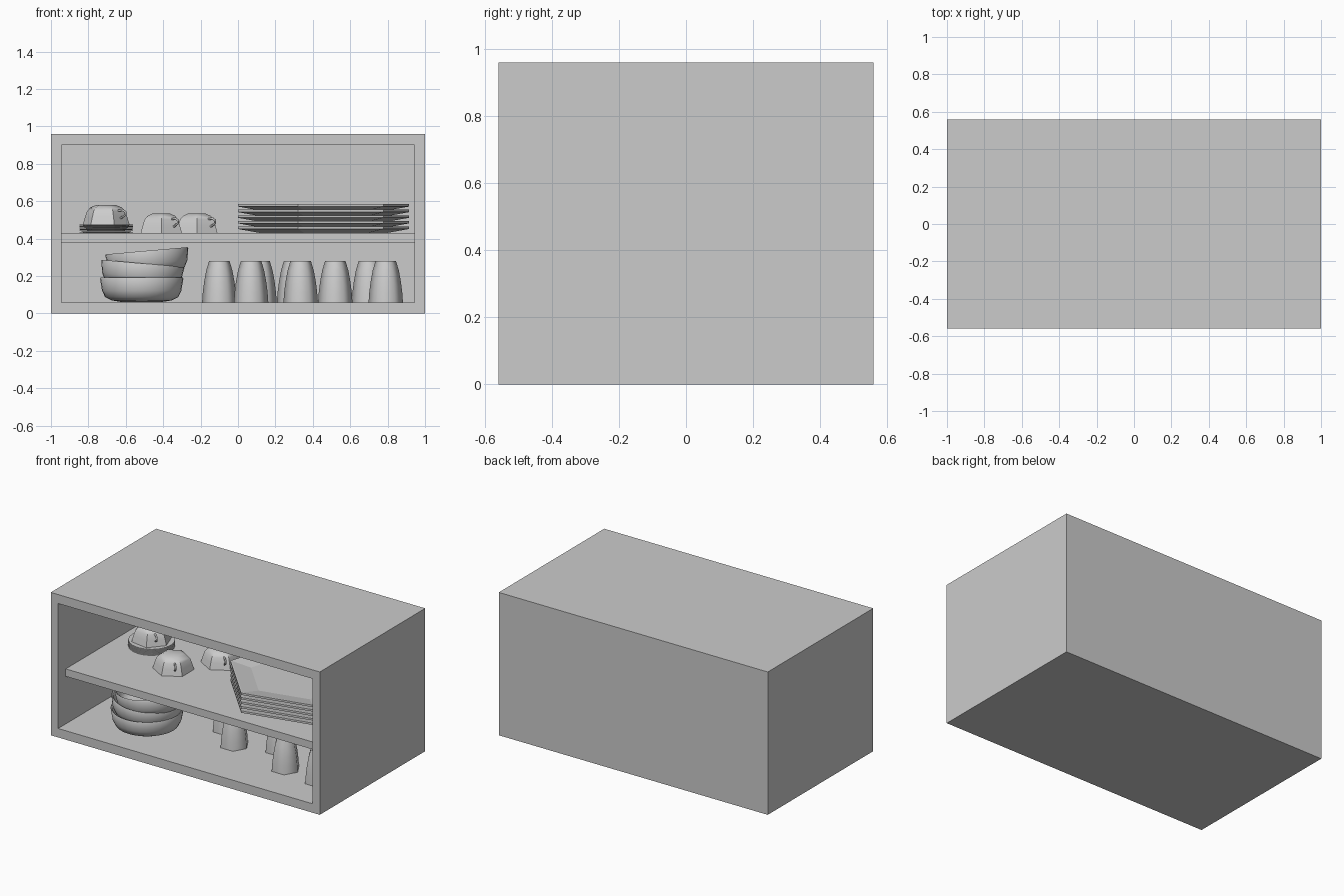
import bpy, bmesh, math
from math import cos, sin, radians
from mathutils import Vector

if "Cube" in bpy.data.objects:
    bpy.data.objects.remove(bpy.data.objects["Cube"])


def add_object(name, bm, loc=(0, 0, 0), rot=(0, 0, 0), smooth=None):
    bmesh.ops.recalc_face_normals(bm, faces=bm.faces)
    mesh = bpy.data.meshes.new(name)
    bm.to_mesh(mesh)
    bm.free()
    ob = bpy.data.objects.new(name, mesh)
    bpy.context.collection.objects.link(ob)
    ob.location, ob.rotation_euler = loc, rot
    if smooth:
        bpy.ops.object.select_all(action='DESELECT')
        ob.select_set(True)
        bpy.context.view_layer.objects.active = ob
        bpy.ops.object.shade_smooth_by_angle(angle=radians(smooth))
    return ob


def lathe(name, profile, sides, loc, turn=0, tilt=0, smooth=None):
    """Revolve a (radius, z) profile that starts and ends on the axis."""
    bm = bmesh.new()
    rings = []
    for r, z in profile:
        if r == 0:
            rings.append([bm.verts.new((0, 0, z))])
        else:
            rings.append([bm.verts.new((r * cos(radians(turn) + math.tau * i / sides),
                                        r * sin(radians(turn) + math.tau * i / sides), z))
                          for i in range(sides)])
    for a, b in zip(rings, rings[1:]):
        if len(a) == 1 or len(b) == 1:
            bm.faces.new(b if len(a) == 1 else a)
            continue
        for i in range(sides):
            j = (i + 1) % sides
            bm.faces.new((a[i], a[j], b[j], b[i]))
    loose = [v for v in bm.verts if not v.link_faces]
    bmesh.ops.delete(bm, geom=loose, context='VERTS')
    return add_object(name, bm, loc, (0, radians(tilt), 0), smooth)


# Cabinet shell: box with its front face inset and pushed in
bm = bmesh.new()
bmesh.ops.create_cube(bm, size=1)
for v in bm.verts:
    v.co = Vector((v.co.x * 2, v.co.y * 1.12, (v.co.z + 0.5) * 0.96))
front = min(bm.faces, key=lambda f: f.calc_center_median().y)
bmesh.ops.inset_region(bm, faces=[front], thickness=0.05)
for v in front.verts:
    v.co.x = math.copysign(0.945, v.co.x)
    v.co.z = 0.06 if v.co.z < 0.48 else 0.90
front.normal_update()
bmesh.ops.inset_individual(bm, faces=[front], thickness=0, depth=0)
for v in front.verts:
    v.co.y = 0.5
add_object("cabinet", bm)

# Shelf, set back from the front
bm = bmesh.new()
bmesh.ops.create_cube(bm, size=1)
for v in bm.verts:
    v.co = Vector((v.co.x * 1.89, 0.01 + v.co.y * 0.98, 0.405 + v.co.z * 0.05))
add_object("shelf", bm)

# Stack of six-sided plates
plate = [(0, 0), (0.345, 0), (0.47, 0.022), (0.47, 0.035),
         (0.46, 0.035), (0.335, 0.012), (0, 0.012)]
for i in range(5):
    lathe(f"plate_{i + 1}", plate, 6, (0.457, 0.026, 0.43 + 0.03 * i), turn=13)

# Stack of saucers
saucer = [(0, 0), (0.10, 0), (0.143, 0.003), (0.143, 0.007), (0, 0.006)]
for i in range(6):
    lathe(f"saucer_{i + 1}", saucer, 20, (-0.705, 0.09, 0.43 + 0.0075 * i))

# Upturned six-sided cups with loop handles
cup = [(0, 0.104), (0.055, 0.104), (0.085, 0.092), (0.103, 0.073), (0.115, 0.04), (0.127, 0),
       (0.120, 0), (0.108, 0.038), (0.096, 0.068), (0.05, 0.095), (0, 0.095)]
cups = [(-0.705, 0.09, 0.475, -10, -42), (-0.41, -0.10, 0.43, 30, -50),
        (-0.22, 0.14, 0.43, 30, -45)]
for n, (x, y, z, turn, aim) in enumerate(cups, 1):
    lathe(f"cup_{n}", cup, 6, (x, y, z), turn=turn, smooth=35)
    curve = bpy.data.curves.new(f"cup_handle_{n}", 'CURVE')
    curve.dimensions = '3D'
    curve.bevel_depth, curve.bevel_resolution = 0.006, 1
    points = [(0.09, 0.075), (0.118, 0.078), (0.138, 0.068), (0.138, 0.052), (0.105, 0.035)]
    spline = curve.splines.new('POLY')
    spline.points.add(len(points) - 1)
    for p, (r, h) in zip(spline.points, points):
        p.co = (r, 0, h, 1)
    handle = bpy.data.objects.new(f"cup_handle_{n}", curve)
    handle.location, handle.rotation_euler = (x, y, z), (0, 0, radians(aim))
    bpy.context.collection.objects.link(handle)

# Nested bowls, the upper two tipped
bowl = [(0, 0), (0.11, 0), (0.16, 0.008), (0.195, 0.025), (0.212, 0.06), (0.223, 0.125),
        (0.220, 0.13), (0.212, 0.125), (0.20, 0.065), (0.185, 0.035), (0.15, 0.02), (0, 0.014)]
for n, (x, z, tilt) in enumerate([(-0.515, 0.062, 0), (-0.52, 0.138, 5), (-0.477, 0.206, -5)], 1):
    lathe(f"bowl_{n}", bowl, 32, (x, -0.23, z), tilt=tilt, smooth=50)

# Upturned drinking glasses
glass = [(0, 0.22), (0.055, 0.22), (0.07, 0.17), (0.081, 0.11), (0.088, 0.055), (0.092, 0),
         (0.085, 0), (0.075, 0.11), (0.05, 0.20), (0, 0.20)]
spots = [(-0.10, 0.02), (0.07, -0.14), (0.115, 0.20), (0.30, 0.20),
         (0.335, -0.04), (0.52, -0.24), (0.70, 0.0), (0.79, -0.27)]
for n, (x, y) in enumerate(spots, 1):
    lathe(f"glass_{n}", glass, 6, (x, y, 0.06), smooth=65)
